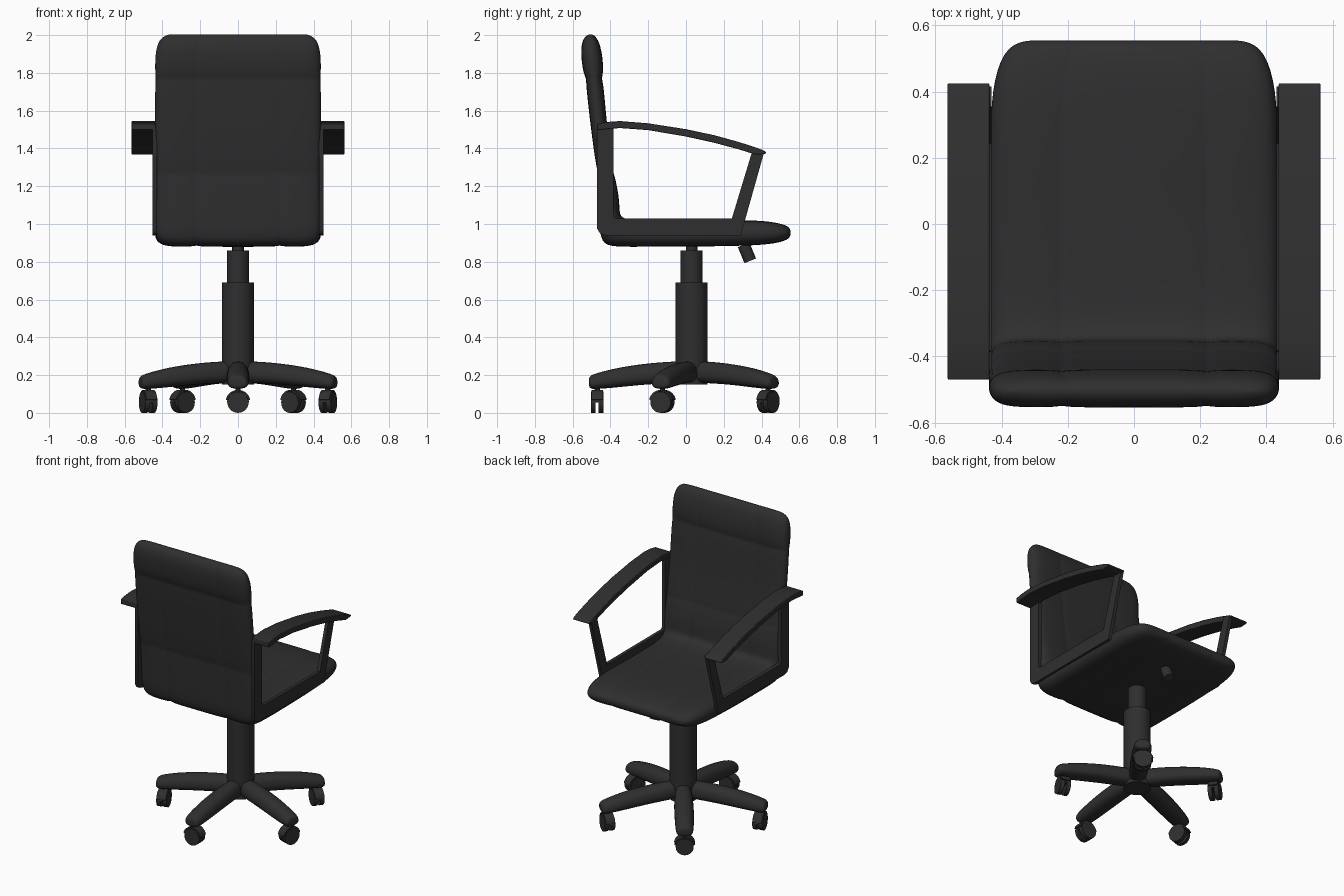
import bpy, bmesh, math
from mathutils import Vector, Matrix

if "Cube" in bpy.data.objects:
    bpy.data.objects.remove(bpy.data.objects["Cube"])

black = bpy.data.materials.new("black")
black.diffuse_color = (0.028, 0.028, 0.028, 1)
black.use_nodes = True
black.node_tree.nodes["Principled BSDF"].inputs["Base Color"].default_value = black.diffuse_color


def finish(name, bm, subdiv=0, mirror=False, bevel=0):
    bmesh.ops.recalc_face_normals(bm, faces=bm.faces)
    me = bpy.data.meshes.new(name)
    bm.to_mesh(me)
    bm.free()
    ob = bpy.data.objects.new(name, me)
    bpy.context.collection.objects.link(ob)
    me.materials.append(black)
    bpy.ops.object.select_all(action='DESELECT')
    ob.select_set(True)
    bpy.context.view_layer.objects.active = ob
    if subdiv:
        me.polygons.foreach_set("use_smooth", [True] * len(me.polygons))
        m = ob.modifiers.new("subdiv", 'SUBSURF')
        m.levels = m.render_levels = subdiv
    else:
        bpy.ops.object.shade_smooth_by_angle(angle=math.radians(35))
    if bevel:
        m = ob.modifiers.new("bevel", 'BEVEL')
        m.width, m.segments = bevel, 2
    if mirror:
        ob.modifiers.new("mirror", 'MIRROR')
    return ob


def loft(name, rings, strip_caps=False, **kw):
    """Skin closed rings of points; cap the ends with a fan-free face or quad strip."""
    bm = bmesh.new()
    vs = [[bm.verts.new(p) for p in r] for r in rings]
    n = len(vs[0])
    for a, b in zip(vs, vs[1:]):
        for i in range(n):
            bm.faces.new((a[i], a[(i + 1) % n], b[(i + 1) % n], b[i]))
    for r in (vs[0], vs[-1]):
        if strip_caps:
            for i in range(n // 2 - 1):
                bm.faces.new((r[i], r[i + 1], r[n - 2 - i], r[n - 1 - i]))
        else:
            bm.faces.new(r)
    return finish(name, bm, **kw)


def cylinder(name, a, b, r, seg=32):
    a, b = Vector(a), Vector(b)
    d = b - a
    bm = bmesh.new()
    mat = Matrix.Translation((a + b) / 2) @ d.to_track_quat('Z', 'Y').to_matrix().to_4x4()
    bmesh.ops.create_cone(bm, cap_ends=True, segments=seg, radius1=r, radius2=r,
                          depth=d.length, matrix=mat)
    return finish(name, bm)


# Seat and backrest: one quilted L; rows are outer (y,z), inner (y,z), half width
rows = [
    (.555, .945, .555, .970, .32), (.545, .915, .535, .995, .385), (.45, .892, .44, 1.015, .425),
    (.30, .884, .30, 1.022, .437), (.0, .88, .0, 1.01, .44), (-.25, .88, -.26, 1.01, .44),
    (-.41, .878, -.345, 1.03, .44), (-.455, .915, -.353, 1.07, .44), (-.46, 1.05, -.353, 1.13, .44),
    (-.467, 1.24, -.373, 1.24, .44), (-.465, 1.27, -.385, 1.27, .438), (-.475, 1.30, -.385, 1.30, .44),
    (-.503, 1.5, -.418, 1.5, .44), (-.53, 1.74, -.436, 1.74, .44), (-.527, 1.77, -.448, 1.77, .437),
    (-.545, 1.80, -.437, 1.80, .44), (-.558, 1.91, -.442, 1.90, .44), (-.548, 1.98, -.465, 1.98, .42),
    (-.517, 2.005, -.493, 2.005, .37)]
half = [(0, 1), (.25, 1), (.46, .98), (.5, .88), (.54, .98), (.75, 1), (.92, .9), (1, .4)]
stations = [(-u, f) for u, f in half[:0:-1]] + half
rings = []
for yo, zo, yi, zi, w in rows:
    o, i = Vector((0, yo, zo)), Vector((0, yi, zi))
    mid, h = (o + i) / 2, (o - i) / 2
    bottom = [mid + h * f + Vector((u * w, 0, 0)) for u, f in stations]
    top = [mid - h * f + Vector((u * w, 0, 0)) for u, f in stations]
    rings.append(bottom + top[::-1])
loft("seat_and_backrest", rings, strip_caps=True, subdiv=2)

# Arm frames: flat U-shaped plates, outer and inner outline
frame = [(-.47, 1.515, -.385, 1.515), (-.47, .975, -.385, 1.045), (-.455, .95, -.382, 1.034),
         (-.425, .94, -.372, 1.03), (.29, .94, .243, 1.03), (.415, 1.385, .355, 1.40)]
loft("arm_frames", [[(.43, a, b), (.453, a, b), (.453, c, d), (.43, c, d)]
                    for a, b, c, d in frame], mirror=True)

# Arm pads: wide curved strips, rows are y, top z, bottom z
pad = [(-.47, 1.53, 1.497), (-.42, 1.54, 1.502), (-.35, 1.545, 1.508), (-.2, 1.533, 1.497),
       (0, 1.502, 1.463), (.15, 1.47, 1.43), (.28, 1.434, 1.395), (.37, 1.405, 1.367),
       (.41, 1.39, 1.37), (.425, 1.38, 1.373)]
loft("arm_pads", [[(.437, y, t), (.563, y, t), (.563, y, b), (.437, y, b)]
                  for y, t, b in pad], mirror=True, bevel=.004)

# Gas lift column and tilt lever
CY = .03
cylinder("column_lower", (0, CY, .15), (0, CY, .69), .085)
cylinder("column_upper", (0, CY, .69), (0, CY, .86), .058)
cylinder("column_neck", (0, CY, .86), (0, CY, .90), .03)
cylinder("tilt_lever", (0, .305, .89), (0, .34, .805), .033)

# Five-star base: rows are radius, bottom z, top z, half width
leg = [(0, .16, .275, .05), (.10, .155, .275, .06), (.25, .148, .263, .066), (.40, .132, .24, .064),
       (.50, .124, .213, .06), (.535, .125, .20, .054), (.545, .14, .185, .04)]
for k in range(5):
    ang = math.radians(-90 + 72 * k)
    place = Matrix.Translation((0, CY, 0)) @ Matrix.Rotation(ang, 4, 'Z')
    P = lambda x, y, z: place @ Vector((x, y, z))
    rings = []
    for r, b, t, w in leg:
        m = b + (t - b) * .55
        rings.append([P(r, -w * .9, b), P(r, w * .9, b), P(r, w, m), P(r, w * .6, t),
                      P(r, -w * .6, t), P(r, -w, m)])
    loft(f"base_leg_{k}", rings, subdiv=2)

    # Caster: stem, twin wheels, centre web and hood
    R, Z = .50, .056
    cylinder(f"caster_stem_{k}", P(R, 0, Z), P(R, 0, .15), .014, 16)
    for s in (-1, 1):
        cylinder(f"caster_wheel_{k}_{s}", P(R + s * .008, 0, Z), P(R + s * .034, 0, Z), .056, 28)
    hood = []
    for j in range(15):
        a = math.radians(12 + 156 * j / 14)
        c, d = math.cos(a), math.sin(a)
        hood.append([P(R + x, q * c, Z + q * d) for x, q in
                     ((-.03, .057), (.03, .057), (.03, .066), (-.03, .066))])
    loft(f"caster_hood_{k}", hood)
    web = [[P(R + x, .058 * math.cos(a), Z + .058 * math.sin(a))
            for a in [math.pi * j / 14 for j in range(15)]] for x in (-.009, .009)]
    loft(f"caster_web_{k}", web)
